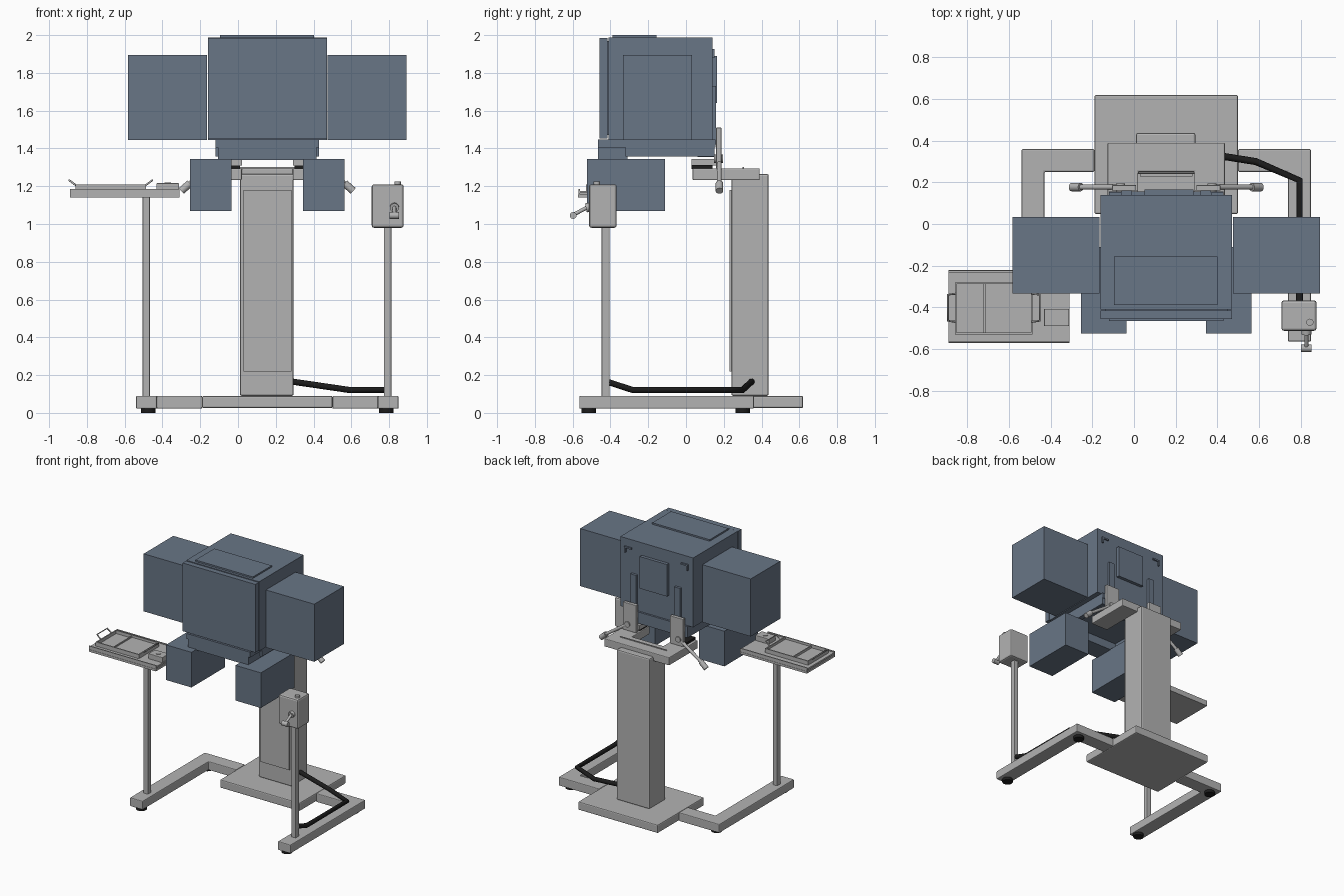
import bpy, bmesh, math
from mathutils import Vector

if "Cube" in bpy.data.objects:
    bpy.data.objects.remove(bpy.data.objects["Cube"])

CX = 0.155  # centre plane of the machine


def material(name, rgb):
    m = bpy.data.materials.new(name)
    m.diffuse_color = (*rgb, 1)
    m.use_nodes = True
    m.node_tree.nodes["Principled BSDF"].inputs["Base Color"].default_value = m.diffuse_color
    return m


BLUE = material("slate_blue", (0.14, 0.18, 0.24))
GREY = material("light_grey", (0.45, 0.45, 0.45))
BLACK = material("black_rubber", (0.012, 0.012, 0.012))


def finish(name, bm, mat, bevel=0):
    bmesh.ops.recalc_face_normals(bm, faces=bm.faces)
    me = bpy.data.meshes.new(name)
    bm.to_mesh(me)
    bm.free()
    me.materials.append(mat)
    ob = bpy.data.objects.new(name, me)
    bpy.context.collection.objects.link(ob)
    if bevel:
        mod = ob.modifiers.new("bevel", "BEVEL")
        mod.width, mod.segments = bevel, 2
    return ob


def box(name, x, y, z, mat=GREY, bevel=0):
    bm = bmesh.new()
    bmesh.ops.create_cube(bm, size=1)
    for v in bm.verts:
        for i, (a, b) in enumerate((x, y, z)):
            v.co[i] = (a + b) / 2 + v.co[i] * (b - a)
    return finish(name, bm, mat, bevel)


def pair(name, x, y, z, mat=GREY, bevel=0):
    """Box on the right and its mirror on the left of the centre plane."""
    box("right_" + name, x, y, z, mat, bevel)
    box("left_" + name, (2 * CX - x[1], 2 * CX - x[0]), y, z, mat, bevel)


def rod(name, a, b, r, mat=GREY, sides=20):
    a, b = Vector(a), Vector(b)
    bm = bmesh.new()
    bmesh.ops.create_cone(bm, cap_ends=True, segments=sides, radius1=r, radius2=r, depth=(b - a).length)
    rot = (b - a).to_track_quat("Z", "Y")
    for v in bm.verts:
        v.co = rot @ v.co + (a + b) / 2
    for f in bm.faces:
        f.smooth = len(f.verts) == 4
    for e in bm.edges:
        e.smooth = all(f.smooth for f in e.link_faces)
    return finish(name, bm, mat)


def prism(name, pts, z, mat=GREY, bevel=0):
    bm = bmesh.new()
    f = bm.faces.new([bm.verts.new((x, y, z[0])) for x, y in pts])
    top = bmesh.ops.extrude_face_region(bm, geom=[f])["geom"]
    for v in top:
        if isinstance(v, bmesh.types.BMVert):
            v.co.z = z[1]
    return finish(name, bm, mat, bevel)


def tube(name, pts, r, mat):
    cu = bpy.data.curves.new(name, "CURVE")
    cu.dimensions = "3D"
    cu.bevel_depth, cu.bevel_resolution, cu.use_fill_caps = r, 3, True
    sp = cu.splines.new("POLY")
    sp.points.add(len(pts) - 1)
    for p, co in zip(sp.points, pts):
        p.co = (*co, 1)
    cu.materials.append(mat)
    ob = bpy.data.objects.new(name, cu)
    bpy.context.collection.objects.link(ob)


# Base plate and L-shaped legs
box("base_plate", (-0.19, 0.5), (0.048, 0.62), (0.025, 0.09), GREY, 0.008)
for side, s in (("right", 1), ("left", -1)):
    leg = [(0.345, 0.36), (0.695, 0.36), (0.695, -0.565), (0.585, -0.565), (0.585, 0.25), (0.345, 0.25)]
    prism(side + "_leg", [(CX + s * x, y) for x, y in leg], (0.022, 0.09), GREY, 0.006)
    for y in (-0.515, 0.3):
        x = CX + s * 0.63
        rod(side + "_foot", (x, y, 0), (x, y, 0.023), 0.039, BLACK)

# Column and its front cover
box("column", (0.01, 0.295), (0.24, 0.438), (0.09, 1.265), GREY, 0.01)
box("column_cover", (0.028, 0.282), (0.229, 0.245), (0.22, 1.18), GREY)

# Yoke on top of the column
prism("yoke", [(-0.127, 0.39), (0.437, 0.39), (0.437, 0.035), (0.29, 0.035), (0.29, 0.25),
               (0.02, 0.25), (0.02, 0.035), (-0.127, 0.035)], (1.232, 1.295), GREY, 0.006)
box("yoke_ledge", (-0.045, 0.355), (0.30, 0.307), (1.295, 1.301))
pair("mount_bracket", (0.30, 0.415), (0.16, 0.187), (1.295, 1.51), GREY, 0.003)
pair("mount_foot", (0.29, 0.35), (0.03, 0.16), (1.31, 1.345))
pair("mount_rail", (0.30, 0.415), (0.03, 0.14), (1.29, 1.312), BLACK)

# Clamping levers
for side, s in (("right", 1), ("left", -1)):
    p = [Vector((CX + s * x, 0.177, z)) for x, z in ((0.22, 1.345), (0.41, 1.215), (0.455, 1.175))]
    rod(side + "_lever", p[0], p[1], 0.012)
    rod(side + "_lever_grip", p[1], p[2], 0.02)
    rod(side + "_lever_hub", p[0] - Vector((0, 0.03, 0)), p[0] + Vector((0, 0.018, 0)), 0.022)

# Main housing with its covers
box("housing", (-0.16, 0.47), (-0.41, 0.14), (1.445, 1.988), BLUE)
box("front_cover", (-0.16, 0.47), (-0.457, -0.416), (1.452, 1.985), BLUE)
box("front_cover_spacer", (-0.14, 0.45), (-0.42, -0.405), (1.47, 1.97), BLUE)
box("top_hatch", (-0.095, 0.402), (-0.39, -0.157), (1.985, 2.0), BLUE)
pair("side_box", (0.475, 0.893), (-0.333, 0.033), (1.446, 1.896), BLUE)
box("rear_hatch", (0.05, 0.285), (0.135, 0.165), (1.64, 1.89), BLUE)
pair("rear_strip", (0.32, 0.37), (0.135, 0.16), (1.42, 1.73), BLUE)
pair("rear_catch_bar", (0.37, 0.43), (0.138, 0.152), (1.915, 1.927), BLUE)
pair("rear_catch_stem", (0.418, 0.43), (0.138, 0.152), (1.88, 1.915), BLUE)

# Lower shroud under the housing
box("shroud_plate", (-0.12, 0.43), (-0.465, 0.155), (1.405, 1.447), BLUE)
box("shroud_front", (-0.105, 0.415), (-0.465, -0.31), (1.34, 1.41), BLUE)
box("shroud_rear", (-0.105, 0.415), (0.06, 0.15), (1.355, 1.41), BLUE)
pair("shroud_wall", (0.39, 0.43), (-0.32, 0.15), (1.357, 1.41), BLUE)

# Hanging forward pods
pair("hand_pod", (0.345, 0.565), (-0.525, -0.11), (1.07, 1.345), BLUE)

# Poles
box("left_pole", (-0.505, -0.467), (-0.447, -0.405), (0.085, 1.145), GREY, 0.004)
box("right_pole", (0.772, 0.812), (-0.447, -0.405), (0.085, 0.985), GREY, 0.004)

# Table on the left pole
box("table_base", (-0.89, -0.31), (-0.572, -0.222), (1.14, 1.157))
box("table_core", (-0.88, -0.32), (-0.56, -0.235), (1.155, 1.167))
box("table_top", (-0.89, -0.31), (-0.57, -0.224), (1.163, 1.176))
for y in (-0.57, -0.232):
    box("table_rail", (-0.89, -0.31), (y, y + 0.008), (1.155, 1.184))

# Instrument tray with rim, dividers and tilted handles
box("tray_floor", (-0.86, -0.487), (-0.53, -0.28), (1.174, 1.183))
for y in (-0.53, -0.288):
    box("tray_long_rim", (-0.86, -0.487), (y, y + 0.008), (1.176, 1.208))
for x in (-0.86, -0.495):
    box("tray_short_rim", (x, x + 0.008), (-0.53, -0.28), (1.176, 1.208))
box("tray_divider", (-0.722, -0.714), (-0.53, -0.28), (1.176, 1.2))
box("tray_insert", (-0.714, -0.495), (-0.522, -0.288), (1.18, 1.19))
for x, d in ((-0.858, -1), (-0.489, 1)):
    tube("tray_handle", [(x, -0.47, 1.205), (x + d * 0.036, -0.465, 1.232),
                         (x + d * 0.036, -0.34, 1.232), (x, -0.335, 1.205)], 0.005, GREY)
box("cup_block", (-0.432, -0.312), (-0.49, -0.408), (1.174, 1.216), GREY, 0.003)
rod("cup_ring", (-0.372, -0.449, 1.21), (-0.372, -0.449, 1.22), 0.018)

# Control box with joystick and knob
box("control_box", (0.708, 0.877), (-0.513, -0.367), (0.98, 1.21), GREY, 0.012)
rod("control_knob", (0.845, -0.472, 1.205), (0.845, -0.472, 1.226), 0.017)
rod("joystick_collar", (0.828, -0.505, 1.09), (0.828, -0.53, 1.085), 0.024)
rod("joystick_stem", (0.828, -0.52, 1.09), (0.828, -0.59, 1.052), 0.01)
rod("joystick_grip", (0.803, -0.597, 1.045), (0.853, -0.597, 1.045), 0.018)

# Cable from the column to the right pole
tube("cable", [(0.27, 0.35, 0.168), (0.585, 0.30, 0.122), (0.795, 0.21, 0.122),
               (0.795, -0.285, 0.122), (0.795, -0.42, 0.166)], 0.017, BLACK)
